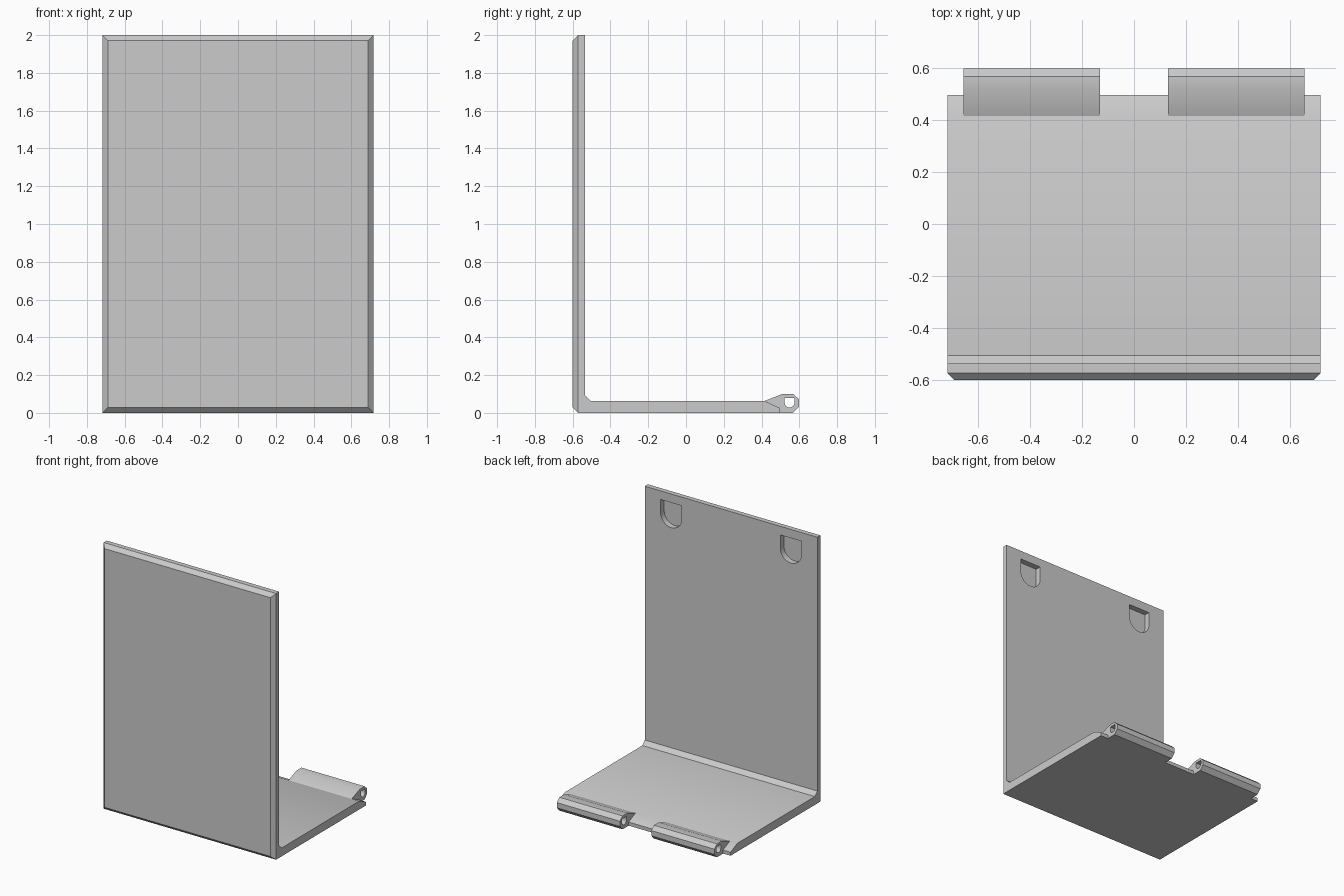
import bpy, bmesh, math

cube = bpy.data.objects.get("Cube")
if cube:
    bpy.data.objects.remove(cube, do_unlink=True)

grey = bpy.data.materials.new("plain_grey")
grey.use_nodes = True
colour = (0.6, 0.6, 0.6, 1)
grey.diffuse_color = colour
grey.node_tree.nodes["Principled BSDF"].inputs["Base Color"].default_value = colour


def prism(name, outline, place, direction, bevel_front=None):
    """Extrude a 2D outline along a direction, optionally chamfering the front rim."""
    bm = bmesh.new()
    face = bm.faces.new([bm.verts.new(place(a, b)) for a, b in outline])
    new = bmesh.ops.extrude_face_region(bm, geom=[face])["geom"]
    bmesh.ops.translate(bm, vec=direction,
                        verts=[g for g in new if isinstance(g, bmesh.types.BMVert)])
    bmesh.ops.recalc_face_normals(bm, faces=bm.faces)
    if bevel_front:
        front = min(v.co.y for v in bm.verts)
        rim = [e for e in bm.edges if all(v.co.y < front + 1e-4 for v in e.verts)]
        bmesh.ops.bevel(bm, geom=rim, offset=bevel_front, segments=1,
                        affect='EDGES', profile=0.5)
    mesh = bpy.data.meshes.new(name)
    bm.to_mesh(mesh)
    bm.free()
    mesh.materials.append(grey)
    obj = bpy.data.objects.new(name, mesh)
    bpy.context.collection.objects.link(obj)
    return obj


def d_shape(centre, top, half, straight, steps):
    """Flat-topped outline with a round bottom."""
    arc = [math.pi * i / steps for i in range(steps + 1)]
    return [(centre - half, top), (centre + half, top)] + [
        (centre + half * math.cos(t), top - straight - half * math.sin(t)) for t in arc]


def cut(target, cutter):
    mod = target.modifiers.new("cut", 'BOOLEAN')
    mod.operation = 'DIFFERENCE'
    mod.solver = 'EXACT'
    mod.object = cutter
    cutter.hide_render = True
    cutter.hide_set(True)


def smooth(obj):
    bpy.ops.object.select_all(action='DESELECT')
    obj.select_set(True)
    bpy.context.view_layer.objects.active = obj
    bpy.ops.object.shade_smooth_by_angle(angle=math.radians(30))


half_width = 0.717

# Upright wall and floor, one bent plate with a sloped back lip
plate = prism("wall_and_floor",
              [(-0.6, 0), (0.495, 0), (0.495, 0.027), (0.415, 0.063), (-0.505, 0.063),
               (-0.535, 0.093), (-0.535, 2), (-0.6, 2)],
              lambda y, z: (-half_width, y, z), (2 * half_width, 0, 0), bevel_front=0.028)
smooth(plate)

# Hinge barrels along the back of the floor, each with a pin hole
barrel = [(0.415, 0.063), (0.51, 0.1), (0.567, 0.1), (0.598, 0.072), (0.598, 0.033),
          (0.567, 0), (0.495, 0), (0.495, 0.027)]
for side, start in (("left", 0.13), ("right", -0.655)):
    hinge = prism(side + "_hinge_barrel", barrel,
                  lambda y, z: (start, y, z), (0.525, 0, 0))
    smooth(hinge)
    pin_hole = prism(side + "_pin_hole_cutter", d_shape(0.548, 0.08, 0.026, 0.026, 10),
                     lambda y, z: (start - 0.05, y, z), (0.625, 0, 0))
    cut(hinge, pin_hole)

# Catch pockets sunk into the back of the wall
for side, x in (("left", 0.498), ("right", -0.498)):
    pocket = prism(side + "_pocket_cutter", d_shape(x, 1.935, 0.088, 0.1, 20),
                   lambda a, z: (a, -0.578, z), (0, 0.1, 0))
    cut(plate, pocket)
